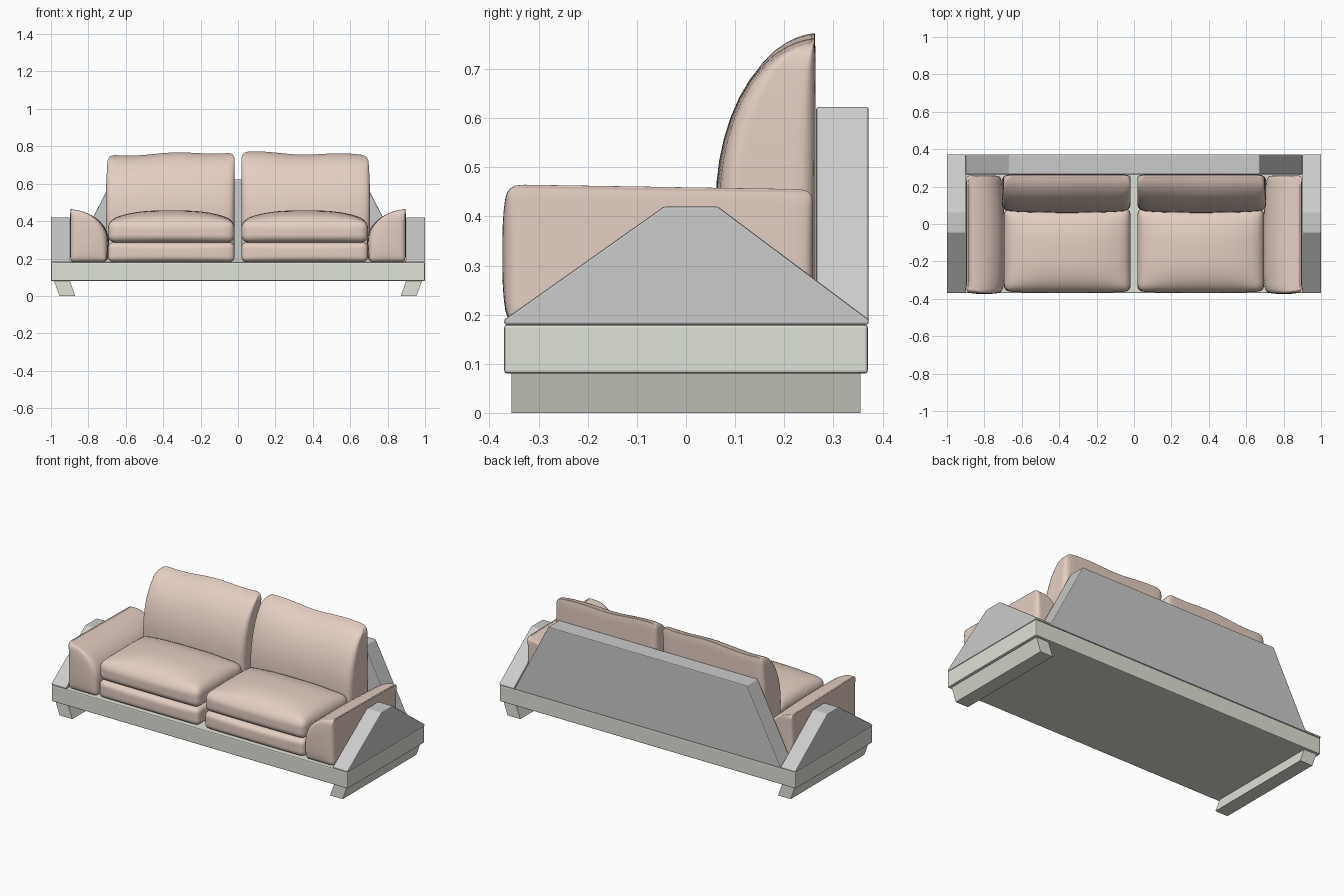
import bpy, bmesh
from math import sin, pi, sqrt
from mathutils import Vector

if "Cube" in bpy.data.objects:
    bpy.data.objects.remove(bpy.data.objects["Cube"])


def material(name, color):
    m = bpy.data.materials.new(name)
    m.diffuse_color = (*color, 1)
    m.use_nodes = True
    m.node_tree.nodes["Principled BSDF"].inputs["Base Color"].default_value = m.diffuse_color
    return m


WOOD = material("pale_base", (0.74, 0.76, 0.68))
FABRIC = material("tan_fabric", (0.78, 0.62, 0.54))


def finish(name, bm, mat=None, bevel=0, smooth=False):
    bmesh.ops.recalc_face_normals(bm, faces=bm.faces)
    me = bpy.data.meshes.new(name)
    bm.to_mesh(me)
    bm.free()
    ob = bpy.data.objects.new(name, me)
    bpy.context.collection.objects.link(ob)
    if mat:
        me.materials.append(mat)
    if bevel:
        mod = ob.modifiers.new("bevel", 'BEVEL')
        mod.width = bevel
        mod.segments = 2
    if smooth:
        me.polygons.foreach_set("use_smooth", [True] * len(me.polygons))
    return ob


def prism(name, pts, offset, mat=None, bevel=0.0):
    """Extrude a polygon of 3D points along offset."""
    bm = bmesh.new()
    face = bm.faces.new([bm.verts.new(p) for p in pts])
    ext = bmesh.ops.extrude_face_region(bm, geom=[face])
    bmesh.ops.translate(bm, vec=offset,
                        verts=[g for g in ext["geom"] if isinstance(g, bmesh.types.BMVert)])
    return finish(name, bm, mat, bevel)


def cushion(name, lo, hi, r, shape):
    """Rounded box, then puffed by shape(u, v, w, point), u v w in -1..1."""
    lo, hi = Vector(lo), Vector(hi)
    mid, half = (lo + hi) / 2, (hi - lo) / 2
    bm = bmesh.new()
    bmesh.ops.create_cube(bm, size=2)
    bmesh.ops.subdivide_edges(bm, edges=bm.edges[:], cuts=19, use_grid_fill=True)
    for v in bm.verts:
        # rows crowd towards the edges so the rounding is smooth
        p = Vector([sin(c * pi / 2) * h for c, h in zip(v.co, half)])
        core = Vector([max(-(h - r), min(h - r, c)) for c, h in zip(p, half)])
        d = p - core
        if d.length > 1e-6:
            p = core + d.normalized() * r
        u, t, w = (c / h for c, h in zip(p, half))
        v.co = shape(u, t, w, p + mid)
    return finish(name, bm, FABRIC, smooth=True)


def dome(a, b):
    return max(0, 1 - abs(a) ** 3) * max(0, 1 - abs(b) ** 3)


def arc(z, z0, z1):
    """Thickness factor of the quarter-round profile."""
    t = max(0, (z - z0) / (z1 - z0))
    return max(0.06, sqrt(max(0, 1 - t * t)))


# platform
prism("platform", [(-1, -.37, .08), (1, -.37, .08), (1, .37, .08), (-1, .37, .08)],
      (0, 0, .10), WOOD, .006)

# back panel
prism("back_panel", [(-.9, .265, .18), (.9, .265, .18), (.67, .265, .623), (-.67, .265, .623)],
      (0, .107, 0), None, .005)

for s, side in ((-1, "left"), (1, "right")):
    # slanted runner leg
    prism(side + "_leg", [(s * .985, -.355, .085), (s * .90, -.355, .085),
                          (s * .87, -.355, 0), (s * .955, -.355, 0)], (0, .71, 0), WOOD)
    # side panel
    prism(side + "_arm_panel", [(s * .9, -.37, .18), (s * .9, .372, .18), (s * .9, .372, .19),
                                (s * .9, .065, .42), (s * .9, -.045, .42), (s * .9, -.37, .19)],
          (s * .1, 0, 0), None, .004)

    x0, x1 = sorted((s * .018, s * .695))

    # lower seat cushion
    def low(u, t, w, p):
        p.y -= .008 * dome(u, w) * (t < 0)
        return p
    cushion(side + "_lower_seat", (x0, -.36, .18), (x1, .08, .287), .03, low)

    # upper seat cushion with domed top
    def top(u, t, w, p):
        p.z += .055 * dome(u, t) * max(0, w)
        p.y -= .008 * dome(u, w) * (t < 0)
        return p
    cushion(side + "_upper_seat", (x0, -.36, .285), (x1, .085, .402), .04, top)

    # back cushion, curved front, crown rising to the middle
    def back(u, t, w, p):
        p.y = .264 - (.264 - p.y) * arc(p.z, .42, .757)
        p.y -= .012 * dome(u, w) * (t < 0)
        k = max(0, w) ** 2
        p.z += k * (.012 - .016 * abs(p.x) / .7 + .006 * sin(p.x * 14))
        p.x += s * .012 * max(0, 1 - w * w) * max(0, u * s)
        return p
    cushion(side + "_back_cushion", (x0, .072, .18), (x1, .264, .757), .035, back)

    # arm cushion, curved inner face
    a0, a1 = sorted((s * .70, s * .897))

    def arm(u, t, w, p):
        x = abs(p.x)
        thick = (.897 - x) * arc(p.z, .29, .462) * (1 - .06 * max(0, t))
        thick += .010 * dome(t, w) * (u * s < 0)
        p.x = s * (.897 - thick)
        p.y -= .012 * dome(u, w) * (t < 0)
        p.z -= .010 * max(0, w) * (t + 1) / 2
        return p
    cushion(side + "_arm_cushion", (a0, -.362, .18), (a1, .258, .465), .025, arm)
